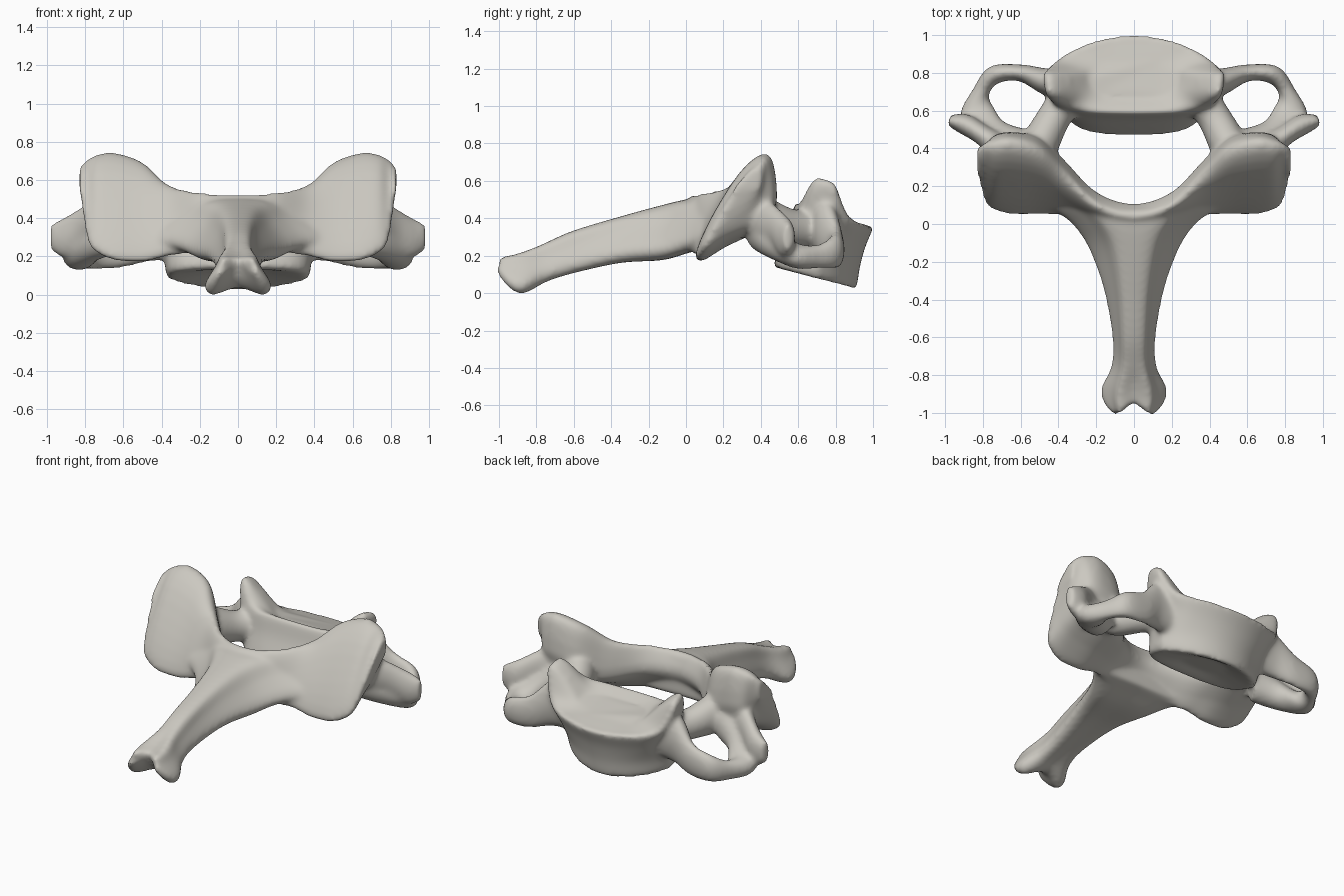
import bpy, bmesh, math
from mathutils import Vector

cube = bpy.data.objects.get("Cube")
if cube:
    bpy.data.objects.remove(cube)

bm = bmesh.new()


def spline(points, closed, steps):
    """Refine a list of points with a Catmull-Rom curve."""
    n = len(points)
    pick = (lambda i: points[i % n]) if closed else (lambda i: points[min(max(i, 0), n - 1)])
    out = []
    for i in range(n if closed else n - 1):
        a, b, c, d = (pick(i + k) for k in (-1, 0, 1, 2))
        for s in range(steps):
            t = s / steps
            out.append(b + (c - a) * t / 2 + (a - b * 2.5 + c * 2 - d / 2) * t * t
                       + (b * 3 - a - c * 3 + d) * t ** 3 / 2)
    return out if closed else out + [points[-1]]


def loft(rings, steps=5, mirror=False):
    """Skin a smooth closed solid over a row of cross-sections."""
    rings = [spline([Vector(p) for p in r], True, 3) for r in rings]
    columns = [spline(list(col), False, steps) for col in zip(*rings)]
    for side in ((1, -1) if mirror else (1,)):
        grid = [[bm.verts.new((p.x * side, p.y, p.z)) for p in row] for row in zip(*columns)]
        n = len(columns)
        for low, high in zip(grid, grid[1:]):
            for i in range(n):
                j = (i + 1) % n
                bm.faces.new((low[i], low[j], high[j], high[i]))
        bm.faces.new(grid[0])
        bm.faces.new(grid[-1])


def tube(path):
    """Mirrored bar with an upright oval section: x, y, z, half thickness, half height."""
    rings = []
    for i, (x, y, z, thick, high) in enumerate(path):
        a, b = path[max(i - 1, 0)], path[min(i + 1, len(path) - 1)]
        side = Vector((a[1] - b[1], b[0] - a[0], 0)).normalized()
        rings.append([Vector((x, y, z)) + side * thick * math.cos(k * math.tau / 8)
                      + Vector((0, 0, high * math.sin(k * math.tau / 8))) for k in range(8)])
    loft(rings, mirror=True)


# Body: bowed anterior edge, flat canal side, raised side lips, hollow underside
def body_ring(w, back, front, z_back, z_front, rise):
    mid, ring = (back + front) / 2, []
    for k in range(24):
        c, s = math.cos(k * math.tau / 24), math.sin(k * math.tau / 24)
        if s >= 0:
            x, y = w * c, mid + (front - mid) * s ** 1.5
        else:
            x = w * math.copysign(abs(c) ** 0.65, c)
            y = mid - (mid - back) * abs(s) ** 0.6
        z = z_back + (z_front - z_back) * (y - back) / (front - back)
        z += rise * abs(x / w) ** 3 * math.exp(-((y - 0.735) / 0.11) ** 4)
        ring.append((x, y, z))
    return ring


loft([body_ring(*r) for r in (
    (0.14, 0.58, 0.80, 0.14, 0.09, 0),
    (0.31, 0.51, 0.87, 0.13, 0.04, 0),
    (0.37, 0.47, 0.91, 0.15, 0.03, 0),
    (0.39, 0.50, 0.93, 0.24, 0.14, 0),
    (0.44, 0.55, 0.96, 0.36, 0.25, 0.08),
    (0.48, 0.58, 1.00, 0.47, 0.35, 0.16),
    (0.42, 0.60, 0.97, 0.48, 0.36, 0.17),
    (0.24, 0.67, 0.90, 0.43, 0.38, 0.02))])

# Lamina and articular pillars: one tilted plate running across
PLATE = ((0, 0), (.04, -.45), (.35, -.75), (.77, -.75), (1, -.25), (.97, .6), (.62, 2), (.22, .7))


def plate_ring(x, low_y, low_z, top_y, top_z, thick):
    low = Vector((x, low_y, low_z))
    rise = Vector((x, top_y, top_z)) - low
    normal = Vector((0, rise.z, -rise.y)).normalized()
    return [low + rise * f + normal * thick * o for f, o in PLATE]


half = [(0.20, 0.03, 0.22, 0.10, 0.53, 0.05),
        (0.37, 0.07, 0.20, 0.27, 0.57, 0.08),
        (0.50, 0.08, 0.17, 0.39, 0.68, 0.10),
        (0.65, 0.08, 0.18, 0.43, 0.73, 0.10),
        (0.74, 0.10, 0.22, 0.42, 0.72, 0.09),
        (0.79, 0.13, 0.29, 0.41, 0.70, 0.05),
        (0.83, 0.27, 0.56, 0.39, 0.66, 0.04)]
left = [plate_ring(*r) for r in half]
right = [plate_ring(-r[0], *r[1:]) for r in reversed(half)]
loft(right + [plate_ring(0, 0.01, 0.22, 0.04, 0.52, 0.04)] + left)


# Spinous process: flared root, narrow top, wider underside, forked tip
def spine_ring(y, top, base, z_top, z_base, notch):
    h = z_top - z_base
    side = [(base * 0.75, y, z_base), (base, y, z_base + h * 0.22),
            ((top + base) * 0.46, y, z_base + h * 0.65), (top, y, z_top - h * 0.06)]
    return ([(0, y + notch, z_base + notch)] + side + [(0, y + notch, z_top - notch * 0.2)]
            + [(-x, v, z) for x, v, z in reversed(side)])


loft([spine_ring(*r) for r in (
    (0.08, 0.20, 0.44, 0.50, 0.24, 0),
    (0.00, 0.15, 0.33, 0.50, 0.215, 0),
    (-0.13, 0.10, 0.24, 0.47, 0.18, 0),
    (-0.35, 0.07, 0.16, 0.41, 0.165, 0),
    (-0.60, 0.06, 0.115, 0.335, 0.11, 0),
    (-0.75, 0.06, 0.12, 0.275, 0.06, 0.01),
    (-0.87, 0.08, 0.175, 0.235, -0.005, 0.04),
    (-0.95, 0.085, 0.16, 0.21, 0.03, 0.05),
    (-1.01, 0.07, 0.11, 0.20, 0.11, 0.06))])

# Pedicles joining the body to the pillars
tube([(0.34, 0.68, 0.34, 0.10, 0.11), (0.42, 0.57, 0.35, 0.09, 0.10),
      (0.50, 0.42, 0.39, 0.10, 0.13), (0.56, 0.32, 0.42, 0.08, 0.10)])

# Transverse processes: gutter looping around the side opening
tube([(0.34, 0.74, 0.36, 0.09, 0.18), (0.47, 0.755, 0.33, 0.07, 0.16),
      (0.60, 0.80, 0.25, 0.045, 0.11), (0.74, 0.79, 0.22, 0.05, 0.09),
      (0.81, 0.70, 0.195, 0.045, 0.065), (0.83, 0.59, 0.20, 0.095, 0.07),
      (0.74, 0.47, 0.28, 0.09, 0.10), (0.60, 0.40, 0.36, 0.11, 0.14)])

# Outer tubercles sloping off the pillars
tube([(0.68, 0.38, 0.41, 0.08, 0.13), (0.80, 0.47, 0.36, 0.055, 0.11),
      (0.90, 0.53, 0.30, 0.055, 0.11), (0.98, 0.55, 0.30, 0.03, 0.07)])

bmesh.ops.recalc_face_normals(bm, faces=bm.faces)
mesh = bpy.data.meshes.new("vertebra")
bm.to_mesh(mesh)
bm.free()
bone = bpy.data.objects.new("vertebra", mesh)
bpy.context.collection.objects.link(bone)

# Bone colour
mat = bpy.data.materials.new("bone_grey")
mat.use_nodes = True
colour = (0.60, 0.58, 0.53, 1)
mat.diffuse_color = colour
mat.node_tree.nodes["Principled BSDF"].inputs["Base Color"].default_value = colour
mesh.materials.append(mat)

# Fuse the parts and soften the joins
fuse = bone.modifiers.new("fuse", 'REMESH')
fuse.mode = 'VOXEL'
fuse.voxel_size = 0.014
fuse.use_smooth_shade = True
soften = bone.modifiers.new("soften", 'SMOOTH')
soften.factor = 0.5
soften.iterations = 14
